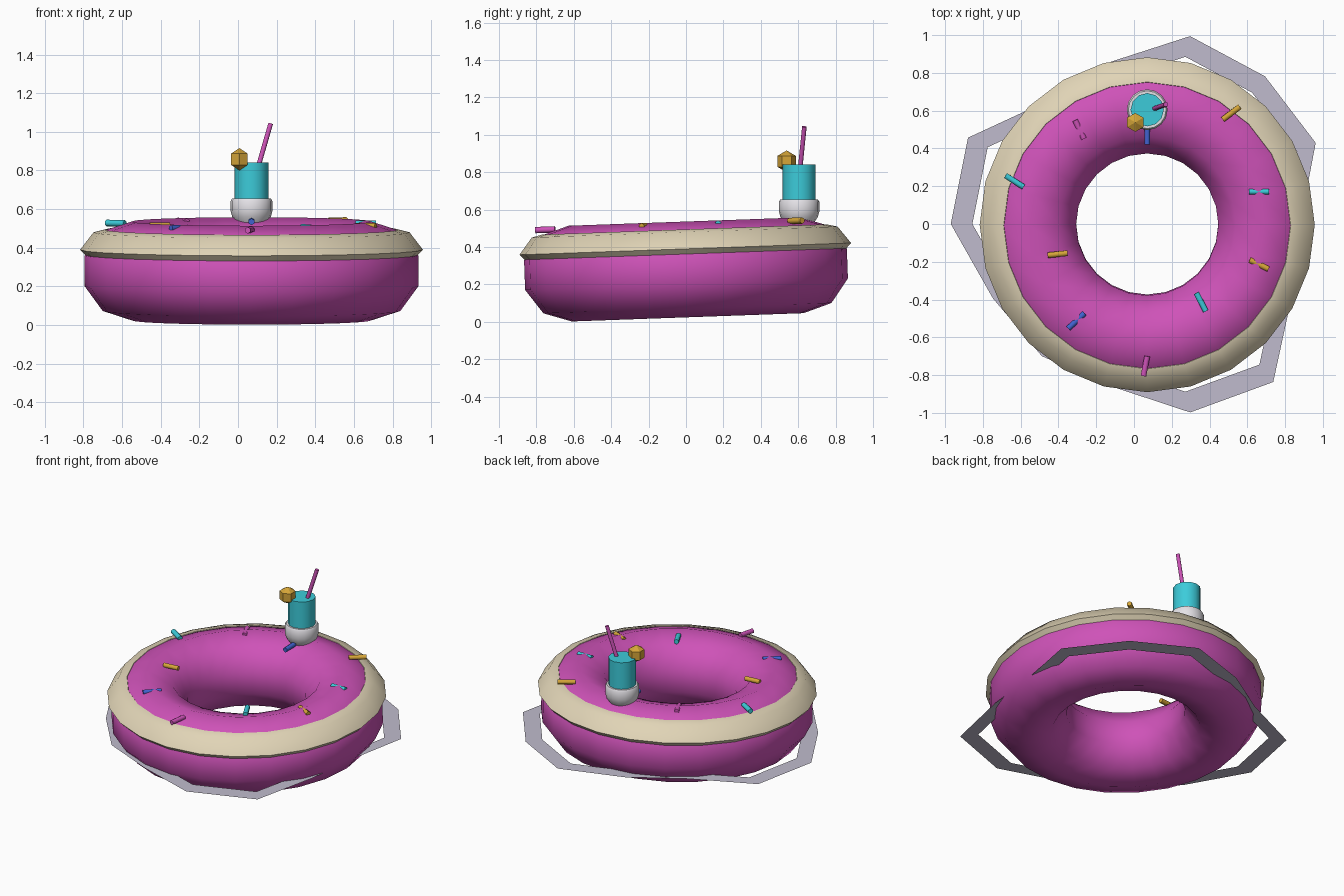
import bpy, bmesh, math
from mathutils import Matrix, Vector

cube = bpy.data.objects.get("Cube")
if cube:
    bpy.data.objects.remove(cube, do_unlink=True)


def material(name, colour):
    mat = bpy.data.materials.new(name)
    mat.use_nodes = True
    mat.diffuse_color = (*colour, 1)
    bsdf = next(n for n in mat.node_tree.nodes if n.type == 'BSDF_PRINCIPLED')
    bsdf.inputs["Base Color"].default_value = (*colour, 1)
    return mat


PINK = material("pink", (0.62, 0.085, 0.48))
CREAM = material("cream", (0.75, 0.66, 0.47))
WHITE = material("white", (0.8, 0.78, 0.82))
CYAN = material("cyan", (0.045, 0.6, 0.7))
YELLOW = material("yellow", (0.67, 0.38, 0.04))
BLUE = material("blue", (0.053, 0.127, 0.64))
LAVENDER = material("pale lavender", (0.53, 0.5, 0.61))


def finish(bm, name, mat, matrix=Matrix(), smooth=None):
    """Turn a bmesh into an object, smoothed up to an angle in degrees."""
    bmesh.ops.remove_doubles(bm, verts=bm.verts, dist=1e-5)
    bmesh.ops.recalc_face_normals(bm, faces=bm.faces)
    bm.transform(matrix)
    mesh = bpy.data.meshes.new(name)
    bm.to_mesh(mesh)
    bm.free()
    mesh.materials.append(mat)
    obj = bpy.data.objects.new(name, mesh)
    bpy.context.collection.objects.link(obj)
    if smooth:
        bpy.ops.object.select_all(action='DESELECT')
        obj.select_set(True)
        bpy.context.view_layer.objects.active = obj
        bpy.ops.object.shade_smooth_by_angle(angle=math.radians(smooth))
    return obj


def lathe(name, profile, sides, mat, matrix=Matrix(), closed=False, smooth=None):
    """Revolve a (radius, height) profile around z."""
    bm = bmesh.new()
    verts = [bm.verts.new((0, r, z)) for r, z in profile]
    pairs = list(zip(verts, verts[1:]))
    if closed:
        pairs.append((verts[-1], verts[0]))
    edges = [bm.edges.new(p) for p in pairs]
    bmesh.ops.spin(bm, geom=verts + edges, cent=(0, 0, 0), axis=(0, 0, 1),
                   angle=math.tau, steps=sides, use_duplicate=False)
    bmesh.ops.dissolve_degenerate(bm, dist=1e-5, edges=bm.edges)
    return finish(bm, name, mat, matrix, smooth)


def rod(name, start, end, radius, sides, mat, matrix=Matrix()):
    """A capped cylinder between two points."""
    start, end = Vector(start), Vector(end)
    axis = end - start
    place = Matrix.Translation((start + end) / 2) @ axis.to_track_quat('Z', 'Y').to_matrix().to_4x4()
    bm = bmesh.new()
    bmesh.ops.create_cone(bm, cap_ends=True, segments=sides, radius1=radius,
                          radius2=radius, depth=axis.length)
    return finish(bm, name, mat, matrix @ place, 61)


# Float ring, riding slightly higher at the back
CENTRE = 0.07
tilt = Matrix.Translation((CENTRE, 0, 0.28)) @ Matrix.Rotation(math.radians(2.05), 4, 'X')
section = [(0.62 + 0.256 * math.cos(math.radians(a)), 0.256 * math.sin(math.radians(a)))
           for a in range(18, 378, 36)]
lathe("float_ring", section, 24, PINK, tilt, closed=True, smooth=70)

# Cream band around the upper outside edge
band = [(0.855, 0.076), (0.887, 0.11), (0.818, 0.2), (0.76, 0.214), (0.72, 0.15)]
lathe("cream_band", band, 24, CREAM, tilt, closed=True, smooth=62)

# Sprinkles half sunk into the top: end points in plan
sprinkles = [
    (CYAN, -0.68, 0.265, -0.585, 0.205), (YELLOW, 0.47, 0.562, 0.56, 0.63),
    (BLUE, 0.07, 0.43, 0.07, 0.53), (CYAN, 0.608, 0.18, 0.714, 0.18),
    (YELLOW, 0.612, -0.182, 0.712, -0.23), (CYAN, 0.33, -0.357, 0.38, -0.453),
    (PINK, 0.07, -0.692, 0.05, -0.797), (BLUE, -0.348, -0.545, -0.262, -0.465),
    (YELLOW, -0.457, -0.157, -0.352, -0.146), (PINK, -0.312, 0.558, -0.265, 0.46)]
for i, (mat, x1, y1, x2, y2) in enumerate(sprinkles):
    rod(f"sprinkle_{i + 1}", (x1 - CENTRE, y1, 0.239), (x2 - CENTRE, y2, 0.239),
        0.017, 6, mat, tilt)

# Drink: holder, cup, straw and fruit
cup_place = Matrix.Translation((CENTRE, 0.605, 0))
lathe("cup_holder", [(0, 0.525), (0.08, 0.53), (0.1, 0.56), (0.108, 0.59), (0.108, 0.642),
                     (0.1, 0.655), (0, 0.655)], 16, WHITE, cup_place, smooth=40)
lathe("cup", [(0, 0.56), (0.088, 0.56), (0.088, 0.84), (0, 0.84)], 12, CYAN,
      cup_place, smooth=40)
rod("straw", (0.085, 0.603, 0.75), (0.169, 0.633, 1.043), 0.013, 8, PINK)
lathe("fruit", [(0, -0.058), (0.05, -0.029), (0.05, 0.029), (0, 0.058)], 6, YELLOW,
      Matrix.Translation((0.007, 0.538, 0.858)))

# Flat wavy ripple on the water around the float
radii = [0.81, 0.99, 1.0, 1.02, 0.88, 0.837, 1.053, 1.04, 0.907, 0.895, 0.88, 1.023, 1.07, 0.853]
bm = bmesh.new()
rims = []
for scale in (1, 0.89):
    rims.append([bm.verts.new((CENTRE + r * scale * math.cos(math.tau * i / len(radii)),
                               r * scale * math.sin(math.tau * i / len(radii)), 0.148))
                 for i, r in enumerate(radii)])
outer, inner = rims
for i in range(len(radii)):
    bm.faces.new((outer[i - 1], outer[i], inner[i], inner[i - 1]))
finish(bm, "water_ripple", LAVENDER)
